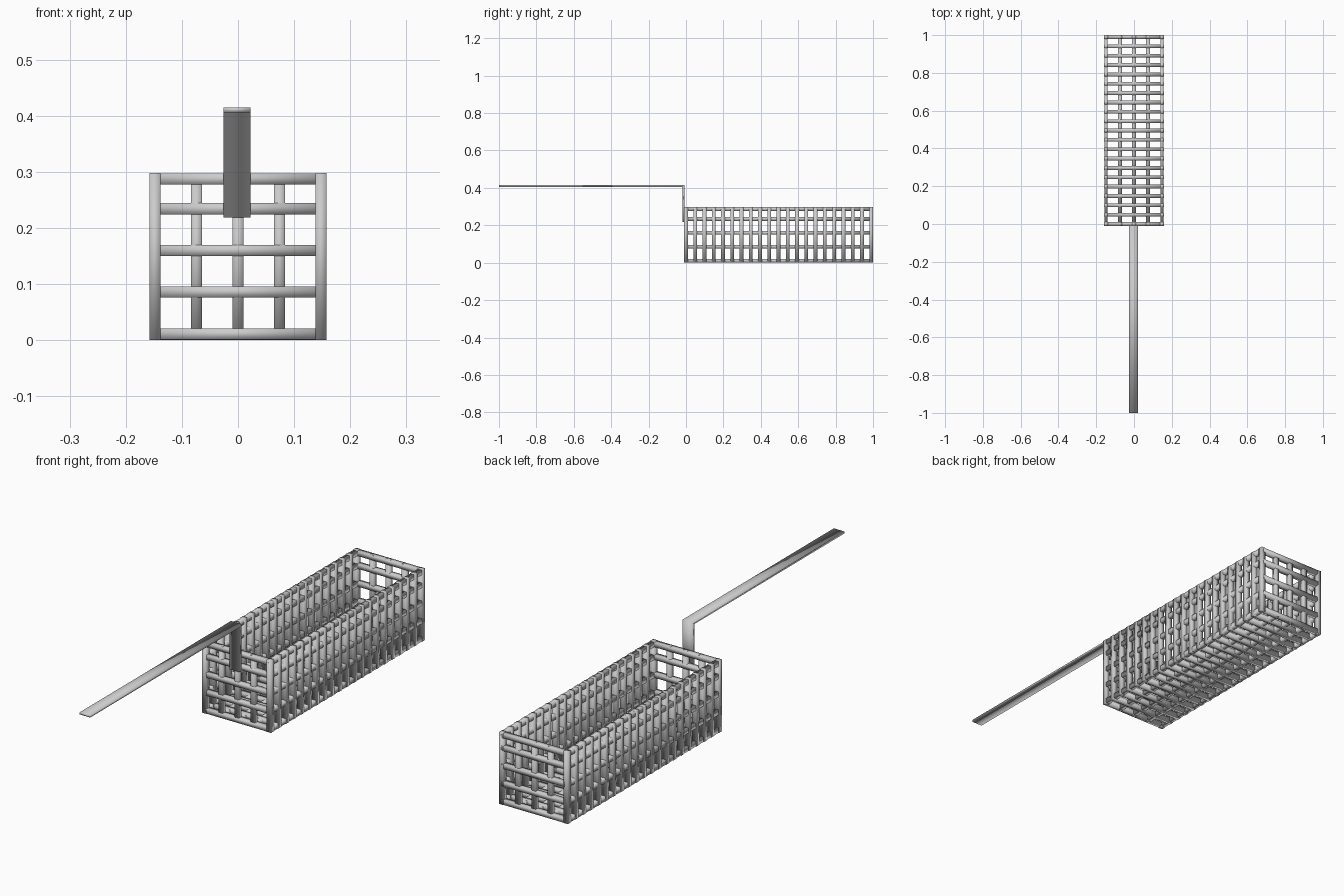
import bpy, bmesh
from mathutils import Matrix, Vector

if "Cube" in bpy.data.objects:
    bpy.data.objects.remove(bpy.data.objects["Cube"])

T = 0.02                                   # wire thickness
XS = [-0.148 + 0.074 * i for i in range(5)]
YS = [0.0 + 0.0495 * i for i in range(21)]
ZS = [0.011, 0.086, 0.16, 0.234, 0.287]
X0, X1, Y0, Y1, TOP = -0.158, 0.158, -0.01, 1.0, 0.298
E = 0.001                                  # keeps crossing wires off the same plane


def wire_object(name, boxes):
    """One object made of boxes given as (min corner, max corner)."""
    bm = bmesh.new()
    for lo, hi in boxes:
        lo, hi = Vector(lo), Vector(hi)
        m = Matrix.Translation((lo + hi) / 2) @ Matrix.Diagonal((*(hi - lo), 1))
        bmesh.ops.create_cube(bm, size=1, matrix=m)
    finish(name, bm)


def finish(name, bm):
    for f in bm.faces:
        f.smooth = True
    me = bpy.data.meshes.new(name)
    bm.to_mesh(me)
    bm.free()
    bpy.context.collection.objects.link(bpy.data.objects.new(name, me))


h = T / 2
# side walls: closely spaced uprights and lengthwise rails
for name, x in (("left", XS[0]), ("right", XS[-1])):
    wire_object(name + "_uprights",
                [((x - h, y - h, 0), (x + h, y + h, TOP)) for y in YS])
    wire_object(name + "_rails",
                [((x - h + E, Y0 + E, z - h), (x + h - E, Y1 - E, z + h)) for z in ZS])

# end walls: three inner uprights and crosswise rails
for name, y in (("front", YS[0]), ("back", YS[-1])):
    wire_object(name + "_uprights",
                [((x - h, y - h + E, E), (x + h, y + h - E, TOP - E)) for x in XS[1:-1]])
    wire_object(name + "_rails",
                [((X0 + h, y - h, z - h), (X1 - h, y + h, z + h)) for z in ZS])

# floor: cross wires and lengthwise wires
wire_object("floor_cross_wires",
            [((X0 + E, y - h, 0), (X1 - E, y + h, T)) for y in YS[1:-1]])
wire_object("floor_long_wires",
            [((x - h, Y0 + E, E), (x + h, Y1 - E, T - E)) for x in XS[1:-1]])

# handle: bent flat strip fixed to the front wall
profile = [(-0.009, 0.219), (-0.009, 0.415), (-1.0, 0.415),
           (-1.0, 0.406), (-0.019, 0.406), (-0.019, 0.219)]
bm = bmesh.new()
face = bm.faces.new([bm.verts.new((-0.026, y, z)) for y, z in profile])
ext = bmesh.ops.extrude_face_region(bm, geom=[face])
bmesh.ops.translate(bm, vec=(0.048, 0, 0),
                    verts=[v for v in ext["geom"] if isinstance(v, bmesh.types.BMVert)])
bmesh.ops.recalc_face_normals(bm, faces=bm.faces)
finish("handle", bm)
